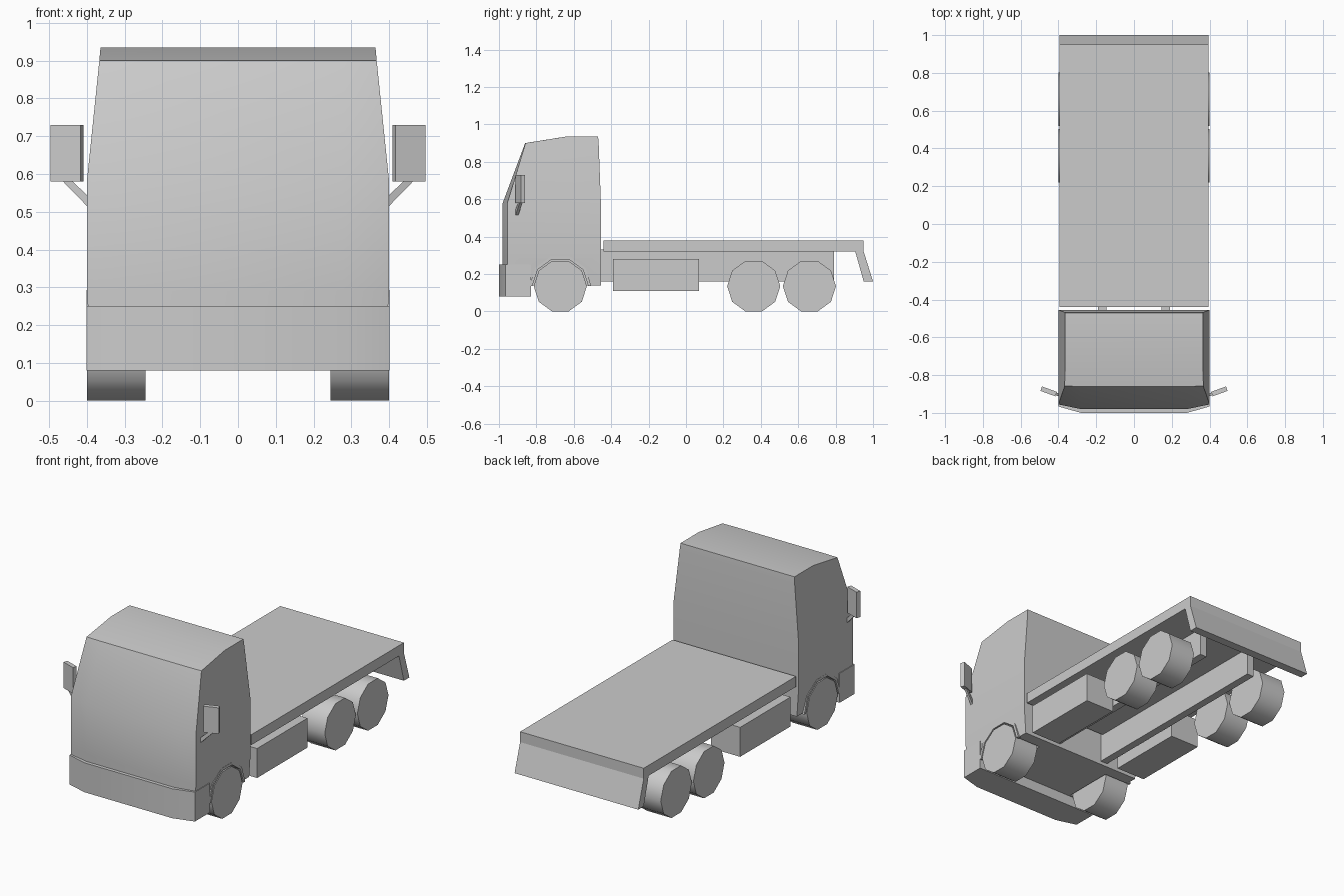
import bpy, math
from mathutils import Matrix, Vector

if "Cube" in bpy.data.objects:
    bpy.data.objects.remove(bpy.data.objects["Cube"])


def mesh(name, verts, faces):
    me = bpy.data.meshes.new(name)
    me.from_pydata(verts, [], faces)
    ob = bpy.data.objects.new(name, me)
    bpy.context.collection.objects.link(ob)
    # consistent outward normals
    import bmesh
    bm = bmesh.new()
    bm.from_mesh(me)
    bmesh.ops.recalc_face_normals(bm, faces=bm.faces)
    bm.to_mesh(me)
    bm.free()
    return ob


def loft(name, rings):
    n, m = len(rings[0]), len(rings)
    verts = [v for r in rings for v in r]
    faces = [(k*n + i, k*n + (i+1) % n, (k+1)*n + (i+1) % n, (k+1)*n + i)
             for k in range(m-1) for i in range(n)]
    faces += [tuple(range(n))[::-1], tuple(range((m-1)*n, m*n))]
    return mesh(name, verts, faces)


def side_prism(name, profile, x0, x1):
    """Extrude a (y, z) profile along x."""
    return loft(name, [[(x, y, z) for y, z in profile] for x in (x0, x1)])


def box(name, x, y, z):
    return side_prism(name, [(y[0], z[0]), (y[1], z[0]), (y[1], z[1]), (y[0], z[1])], *x)


def smooth(ob, angle=30):
    bpy.ops.object.select_all(action='DESELECT')
    ob.select_set(True)
    bpy.context.view_layer.objects.active = ob
    bpy.ops.object.shade_smooth_by_angle(angle=math.radians(angle))


def plan_ring(z, w, back, corner, front, c=0.28):
    return [(w, back, z), (w, corner, z), (c, front, z),
            (-c, front, z), (-w, corner, z), (-w, back, z)]


def arc(cy, cz, r, steps):
    return [(cy + r*math.cos(math.radians(36*i)), cz + r*math.sin(math.radians(36*i))) for i in steps]


WHEEL_Z, FRONT_Y = 0.135, -0.672
SIDES = (("right", 1), ("left", -1))

# cab shell
cab = loft("cab", [
    plan_ring(0.14, 0.390, -0.455, -0.955, -0.98),
    plan_ring(0.29, 0.400, -0.455, -0.955, -0.98),
    plan_ring(0.58, 0.400, -0.455, -0.955, -0.98),
    plan_ring(0.90, 0.367, -0.467, -0.858, -0.86),
    plan_ring(0.935, 0.364, -0.470, -0.640, -0.641)])

# wheel arch pockets cut in the cab
inner = arc(FRONT_Y, WHEEL_Z, 0.150, range(6))
outer = arc(FRONT_Y, WHEEL_Z, 0.166, range(6))
for side, s in SIDES:
    low = [(FRONT_Y - 0.15, 0.05), (FRONT_Y + 0.15, 0.05)]
    cutter = side_prism("arch_cutter_" + side, inner + low, s*0.235, s*0.5)
    cutter.hide_render = True
    mod = cab.modifiers.new("arch_" + side, 'BOOLEAN')
    mod.operation, mod.solver, mod.object = 'DIFFERENCE', 'EXACT', cutter
    bpy.context.view_layer.objects.active = cab
    bpy.ops.object.modifier_apply(modifier=mod.name)
    bpy.data.objects.remove(cutter)
smooth(cab)

# front bumper
bumper = loft("bumper", [plan_ring(z, 0.401, -0.83, -0.966, -1.0) for z in (0.08, 0.25)])
smooth(bumper)

# flat deck with slanted tailboard
side_prism("deck", [(-0.44, 0.32), (0.905, 0.32), (0.95, 0.32), (0.95, 0.38), (-0.44, 0.38)], -0.395, 0.395)
side_prism("tailboard", [(0.905, 0.32), (0.95, 0.32), (1.0, 0.16), (0.95, 0.16)], -0.395, 0.395)

for side, s in SIDES:
    # arch trim
    side_prism("arch_trim_" + side, outer + inner[::-1], s*0.385, s*0.401)

    # chassis rail and side locker
    box("chassis_rail_" + side, (s*0.145, s*0.19), (-0.46, 0.79), (0.16, 0.33))
    box("side_locker_" + side, (s*0.21, s*0.395), (-0.39, 0.07), (0.11, 0.28))

    # ten-sided wheels
    for label, y in (("front", FRONT_Y), ("middle", 0.362), ("rear", 0.66)):
        wheel = side_prism(f"{label}_wheel_{side}", arc(y, WHEEL_Z, 0.142, range(10)),
                           s*0.245, s*0.40)
        smooth(wheel, 40)

    # mirror head, turned outward-back
    head = box("mirror_" + side, (-0.042, 0.042), (-0.0125, 0.0125), (0.58, 0.73))
    head.data.transform(Matrix.Translation((s*0.452, -0.886, 0))
                        @ Matrix.Rotation(s*math.radians(20), 4, 'Z'))

    # mirror arm
    arm = [(0.39, 0.535), (0.39, 0.505), (0.465, 0.582), (0.44, 0.582)]
    loft("mirror_arm_" + side, [[(s*x, y + (x - 0.39)*0.35, z) for x, z in arm]
                                for y in (-0.915, -0.90)])
